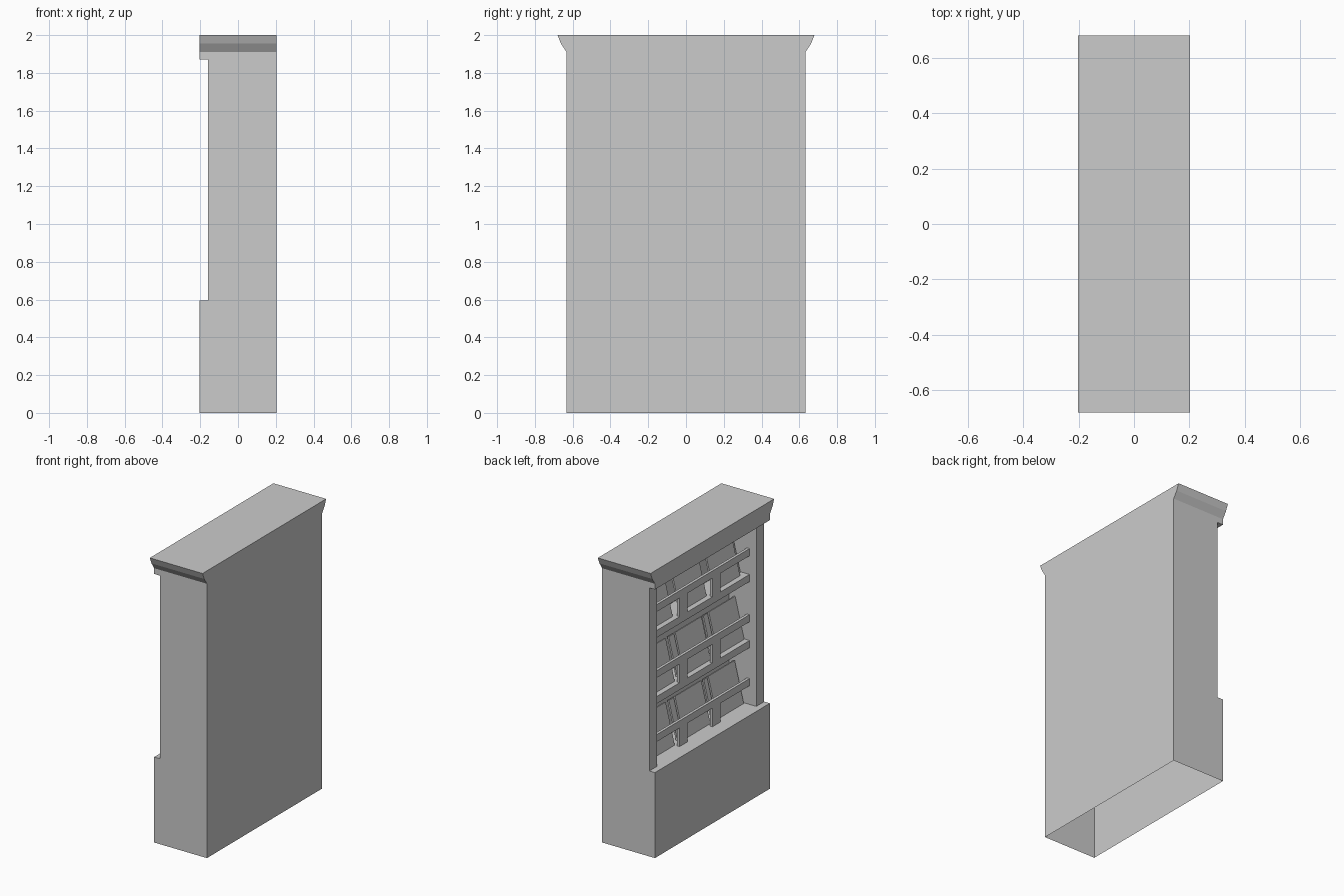
import bpy, bmesh, math, random
from mathutils import Matrix, Vector

random.seed(4)
if "Cube" in bpy.data.objects:
    bpy.data.objects.remove(bpy.data.objects["Cube"], do_unlink=True)

grey = bpy.data.materials.new("plain grey")
grey.use_nodes = True
tone = (0.6, 0.6, 0.6, 1)
grey.diffuse_color = tone
grey.node_tree.nodes["Principled BSDF"].inputs["Base Color"].default_value = tone


def finish(name, bm):
    mesh = bpy.data.meshes.new(name)
    bm.to_mesh(mesh)
    bm.free()
    mesh.materials.append(grey)
    obj = bpy.data.objects.new(name, mesh)
    bpy.context.collection.objects.link(obj)
    return obj


def box(name, x, y, z, open_bottom=False):
    """Axis-aligned box from (low, high) ranges."""
    bm = bmesh.new()
    bmesh.ops.create_cube(bm, size=1)
    for v in bm.verts:
        v.co = Vector([(lo + hi) / 2 + c * (hi - lo)
                       for c, (lo, hi) in zip(v.co, (x, y, z))])
    if open_bottom:
        low = [f for f in bm.faces if f.normal.z < -0.5]
        bmesh.ops.delete(bm, geom=low, context='FACES_ONLY')
    return finish(name, bm)


FRONT, BACK = -0.203, 0.203
STILE, PANEL, RAIL = -0.16, 0.05, -0.108
OUT, IN = 0.632, 0.545
FLOOR, HEAD, CROWN = 0.595, 1.87, 1.91
BOARD = 0.05

# Carcass: hollow plinth, back, sides and header
box("plinth", (FRONT, BACK), (-OUT, OUT), (0, FLOOR), open_bottom=True)
box("back_panel", (PANEL, BACK), (-IN, IN), (FLOOR, HEAD))
box("header", (FRONT, BACK), (-OUT, OUT), (HEAD, CROWN))
for side, label in ((1, "left"), (-1, "right")):
    box(label + "_side", (STILE, BACK), sorted((side * IN, side * OUT)), (FLOOR, HEAD))

# Crown moulding: flared profile run along the depth
half = [(OUT, CROWN), (0.662, 1.955), (0.68, 2.0)]
profile = half + [(-y, z) for y, z in reversed(half)]
bm = bmesh.new()
face = bm.faces.new([bm.verts.new((FRONT, y, z)) for y, z in profile])
run = bmesh.ops.extrude_face_region(bm, geom=[face])
for v in run["geom"]:
    if isinstance(v, bmesh.types.BMVert):
        v.co.x = BACK
bmesh.ops.recalc_face_normals(bm, faces=bm.faces)
finish("crown", bm)


def magazine(name, y, z, width, height, x, thick):
    """Thin slab leaning back from its foot."""
    bm = bmesh.new()
    bmesh.ops.create_cube(bm, size=1)
    bmesh.ops.scale(bm, vec=(thick, width, height), verts=bm.verts)
    bmesh.ops.translate(bm, vec=(thick / 2, 0, height / 2), verts=bm.verts)
    place = Matrix.Translation((x, y, z)) @ Matrix.Rotation(math.radians(14), 4, 'Y')
    bmesh.ops.transform(bm, matrix=place, verts=bm.verts)
    finish(name, bm)


# Three display tiers: shelf, retaining rail, posts and magazines
for tier, base in enumerate((FLOOR, 1.04, 1.50)):
    if tier:
        box("shelf", (RAIL, PANEL), (-IN, IN), (base - BOARD, base))
    box("rail", (RAIL, RAIL + 0.02), (-IN, IN), (base + 0.13, base + 0.18))
    for y in (-0.18, 0.18):
        box("post", (RAIL, RAIL + 0.02), (y - 0.044, y + 0.044), (base, base + 0.13))
    for y in (-0.375, 0, 0.375):
        shift = random.uniform(-0.03, 0.03)
        magazine("front_magazine", y + shift, base, 0.29, 0.29, -0.07, 0.012)
        magazine("rear_magazine", y - shift, base, 0.27, 0.27, -0.045, 0.012)
